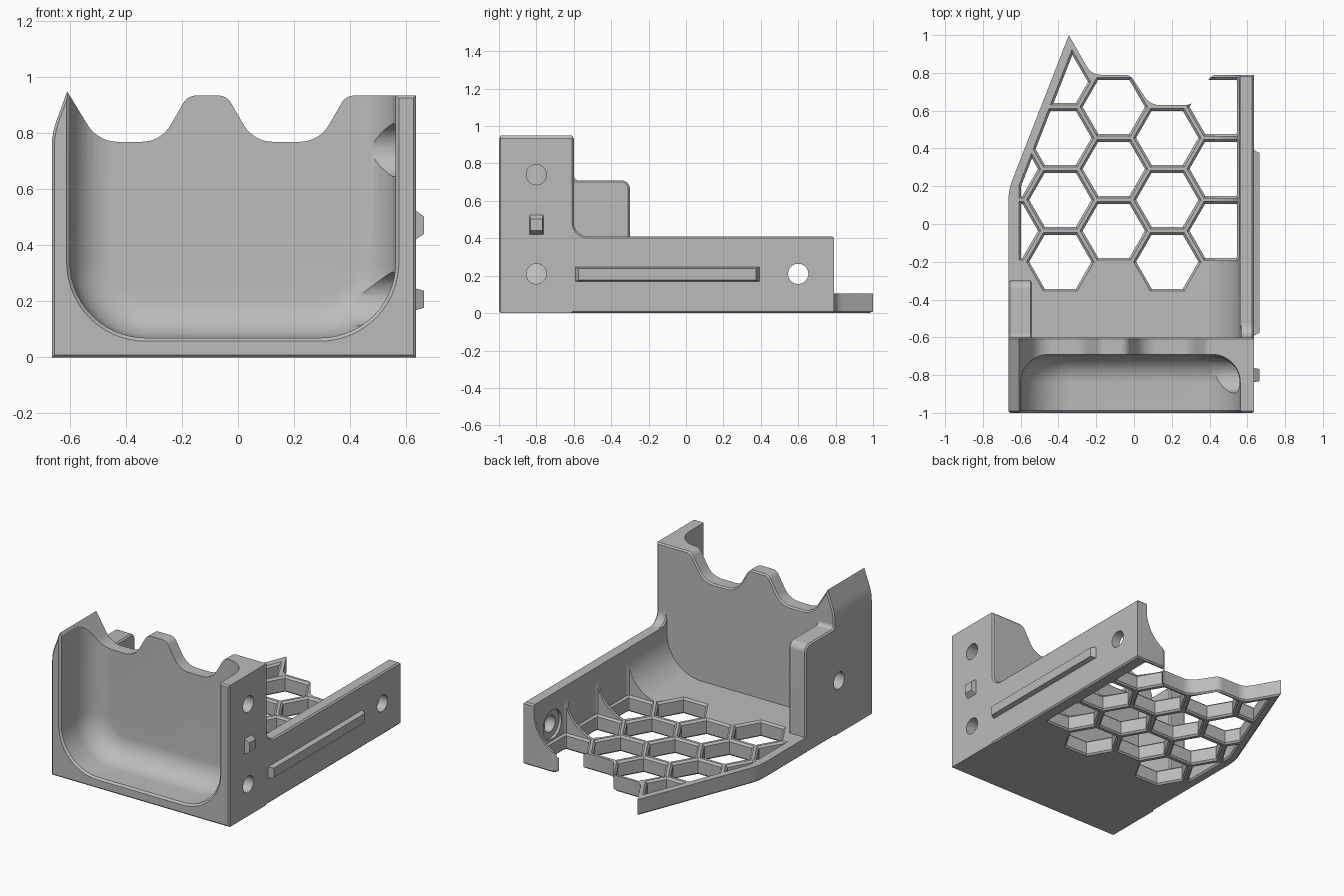
import bpy, bmesh, math
from mathutils import Vector

if "Cube" in bpy.data.objects:
    bpy.data.objects.remove(bpy.data.objects["Cube"], do_unlink=True)

grey = bpy.data.materials.new("light_grey_plastic")
grey.use_nodes = True
colour = (0.5, 0.5, 0.5, 1)
grey.diffuse_color = colour
grey.node_tree.nodes["Principled BSDF"].inputs["Base Color"].default_value = colour


def rounded(points, steps=8):
    """Profile from (u, v, tangent length) corners, each rounded by a circular arc."""
    out = []
    for i, p in enumerate(points):
        c = Vector(p[:2])
        cut = p[2] if len(p) > 2 else 0
        if not cut:
            out.append(c)
            continue
        a = (Vector(points[i - 1][:2]) - c).normalized()
        b = (Vector(points[(i + 1) % len(points)][:2]) - c).normalized()
        start, end = c + a * cut, c + b * cut
        w = math.sin(a.angle(b) / 2)
        for k in range(steps + 1):
            t = k / steps
            f, g, h = (1 - t) ** 2, 2 * w * t * (1 - t), t * t
            out.append((start * f + c * g + end * h) / (f + g + h))
    return out


def inset(pts, d):
    """Move a counter-clockwise outline inward by d."""
    out = []
    for i, p in enumerate(pts):
        e1 = (p - pts[i - 1]).normalized()
        e2 = (pts[(i + 1) % len(pts)] - p).normalized()
        n1, n2 = Vector((-e1.y, e1.x)), Vector((-e2.y, e2.x))
        out.append(p + (n1 + n2) * (d / max(1 + n1.dot(n2), 0.3)))
    return out


def loft(name, pts, axis, levels):
    """Skin an outline through (position, inset) levels along an axis."""
    area = sum(pts[i - 1].x * p.y - p.x * pts[i - 1].y for i, p in enumerate(pts))
    if area < 0:
        pts = pts[::-1]
    place = {"x": lambda u, v, w: (w, u, v),
             "y": lambda u, v, w: (u, w, v),
             "z": lambda u, v, w: (u, v, w)}[axis]
    bm = bmesh.new()
    rings = [[bm.verts.new(place(q.x, q.y, w)) for q in inset(pts, d)]
             for w, d in levels]
    n = len(pts)
    for r, s in zip(rings, rings[1:]):
        for i in range(n):
            j = (i + 1) % n
            bm.faces.new((r[i], r[j], s[j], s[i]))
    bm.faces.new(rings[0])
    bm.faces.new(rings[-1])
    bmesh.ops.recalc_face_normals(bm, faces=bm.faces[:])
    mesh = bpy.data.meshes.new(name)
    bm.to_mesh(mesh)
    bm.free()
    mesh.materials.append(grey)
    obj = bpy.data.objects.new(name, mesh)
    bpy.context.collection.objects.link(obj)
    return obj


def prism(name, pts, axis, lo, hi, c=0.009):
    if not c:
        return loft(name, pts, axis, [(lo, 0), (hi, 0)])
    return loft(name, pts, axis, [(lo, c), (lo + c, 0), (hi - c, 0), (hi, c)])


def boolean(target, cutter, operation="DIFFERENCE", keep=False):
    mod = target.modifiers.new("cut", "BOOLEAN")
    mod.operation, mod.solver, mod.object = operation, "EXACT", cutter
    bpy.context.view_layer.objects.active = target
    bpy.ops.object.modifier_apply(modifier=mod.name)
    if not keep:
        bpy.data.objects.remove(cutter, do_unlink=True)


def rod(y, z, r, lo, hi):
    ring = [Vector((y + r * math.cos(k * math.tau / 40), z + r * math.sin(k * math.tau / 40)))
            for k in range(40)]
    return prism("hole_cutter", ring, "x", lo, hi, 0)


def clip(pts, nx, ny, limit):
    """Keep the part of a polygon where n . p <= limit."""
    out = []
    for i, q in enumerate(pts):
        p = pts[i - 1]
        dp, dq = nx * p.x + ny * p.y - limit, nx * q.x + ny * q.y - limit
        if dp * dq < 0:
            out.append(p.lerp(q, dp / (dp - dq)))
        if dq <= 0:
            out.append(q.copy())
    return [p for i, p in enumerate(out) if (p - out[i - 1]).length > 0.002]


# Front block with a crenellated top
block = prism("front_block", rounded([
    (-0.665, 0), (0.635, 0), (0.635, 0.935), (0.385, 0.935, 0.03),
    (0.29, 0.77, 0.07), (0.055, 0.77, 0.07), (-0.04, 0.935, 0.03),
    (-0.18, 0.935, 0.03), (-0.275, 0.77, 0.07), (-0.5, 0.77, 0.07),
    (-0.61, 0.95), (-0.665, 0.8, 0.05)]), "y", -1, -0.6)

# Scooped cavity, open to the front and top
R = 0.15
levels = [(-1.01, -0.022), (-0.988, 0)]
for k in range(11):
    a = k / 10 * math.pi / 2
    levels.append((-0.84 + R * math.sin(a), R * (1 - math.cos(a))))
boolean(block, loft("cavity_cutter", rounded([
    (-0.6, 0.07, 0.27), (0.563, 0.07, 0.27), (0.563, 1.4), (-0.6, 1.4)], 14), "y", levels))

# Screw holes in the block, with head clearance inside
for z in (0.74, 0.21):
    boolean(block, rod(-0.8, z, 0.095, 0.3, 0.562))
    boolean(block, rod(-0.8, z, 0.054, 0.5, 0.7))

# Tray: outline cut to a floor, a side wall and a wide fillet between them
tray = prism("tray", rounded([
    (-0.665, -0.65), (0.635, -0.65), (0.635, 0.79), (0.41, 0.79, 0.03),
    (0.32, 0.63, 0.05), (0.085, 0.63, 0.05), (-0.02, 0.79, 0.03),
    (-0.225, 0.79, 0.05), (-0.345, 1), (-0.665, 0.18, 0.06)]), "z", 0, 0.41)
boolean(tray, prism("tray_section", rounded([
    (-0.8, -0.1), (0.8, -0.1), (0.8, 0.6), (0.56, 0.6),
    (0.56, 0.105, 0.25), (-0.8, 0.105)], 14), "y", -0.9, 1.2, 0), "INTERSECT")

# Honeycomb openings, clipped to the tray border
for col in range(-1, 4):
    rows = {-1: 2, 0: 4}.get(col, 3)
    for row in range(rows):
        cx = -0.39 + 0.283 * col
        cy = (-0.036 if col % 2 else -0.2) + 0.328 * row
        cell = [Vector((cx + 0.165 * math.cos(k * math.pi / 3),
                        cy + 0.165 * math.sin(k * math.pi / 3))) for k in range(6)]
        cell = clip(cell, 1, 0, 0.545)
        cell = clip(cell, -1, 0, 0.597)
        cell = clip(cell, -0.932, 0.364, 0.63)
        if col == 0 and row == 3:
            cell = clip(cell, 0.866, 0.5, 0.165)
        if len(cell) > 2:
            boolean(tray, loft("cell_cutter", cell, "z", [
                (-0.01, -0.02), (0.01, 0), (0.093, 0), (0.105, -0.012), (0.6, -0.012)]))

# Rear screw hole in the side wall
boolean(tray, rod(0.6, 0.21, 0.095, 0.2, 0.575))
boolean(tray, rod(0.6, 0.21, 0.054, 0.5, 0.7))

# Short raised wall behind the block on the other side
short_wall = prism("short_wall", rounded([
    (-0.65, 0.04), (-0.3, 0.04), (-0.3, 0.71, 0.045), (-0.6, 0.71, 0.025),
    (-0.6, 0.745), (-0.65, 0.745)]), "x", -0.665, -0.54)
side_hole = rod(-0.65, 0.35, 0.055, -0.8, -0.57)
boolean(block, side_hole, keep=True)
boolean(short_wall, side_hole)

# Curved joint between the side wall and the block
joint = prism("wall_joint", rounded([
    (-0.63, 0.38), (-0.5, 0.38), (-0.5, 0.41), (-0.6, 0.41, 0.075),
    (-0.6, 0.51), (-0.63, 0.51)]), "x", 0.56, 0.635)


# Tapered rail and catch on the outer side
def raised_key(name, y0, y1, z0, z1, ty, tz):
    corners = ((y0, z0), (y1, z0), (y1, z1), (y0, z1))
    obj = prism(name, [Vector(p) for p in corners], "x", 0.62, 0.665, 0)
    mid_y, mid_z = (y0 + y1) / 2, (z0 + z1) / 2
    for v in obj.data.vertices:
        if v.co.x > 0.64:
            v.co.y -= math.copysign(ty, v.co.y - mid_y)
            v.co.z -= math.copysign(tz, v.co.z - mid_z)
    return obj


rail = raised_key("side_rail", -0.6, 0.4, 0.165, 0.25, 0.025, 0.012)
catch = raised_key("side_catch", -0.84, -0.76, 0.41, 0.535, 0.008, 0.032)

# Smooth curved surfaces, keep edges sharp
bpy.ops.object.select_all(action="DESELECT")
for obj in (block, tray, short_wall, joint, rail, catch):
    obj.select_set(True)
bpy.context.view_layer.objects.active = block
bpy.ops.object.shade_smooth_by_angle(angle=math.radians(30))
